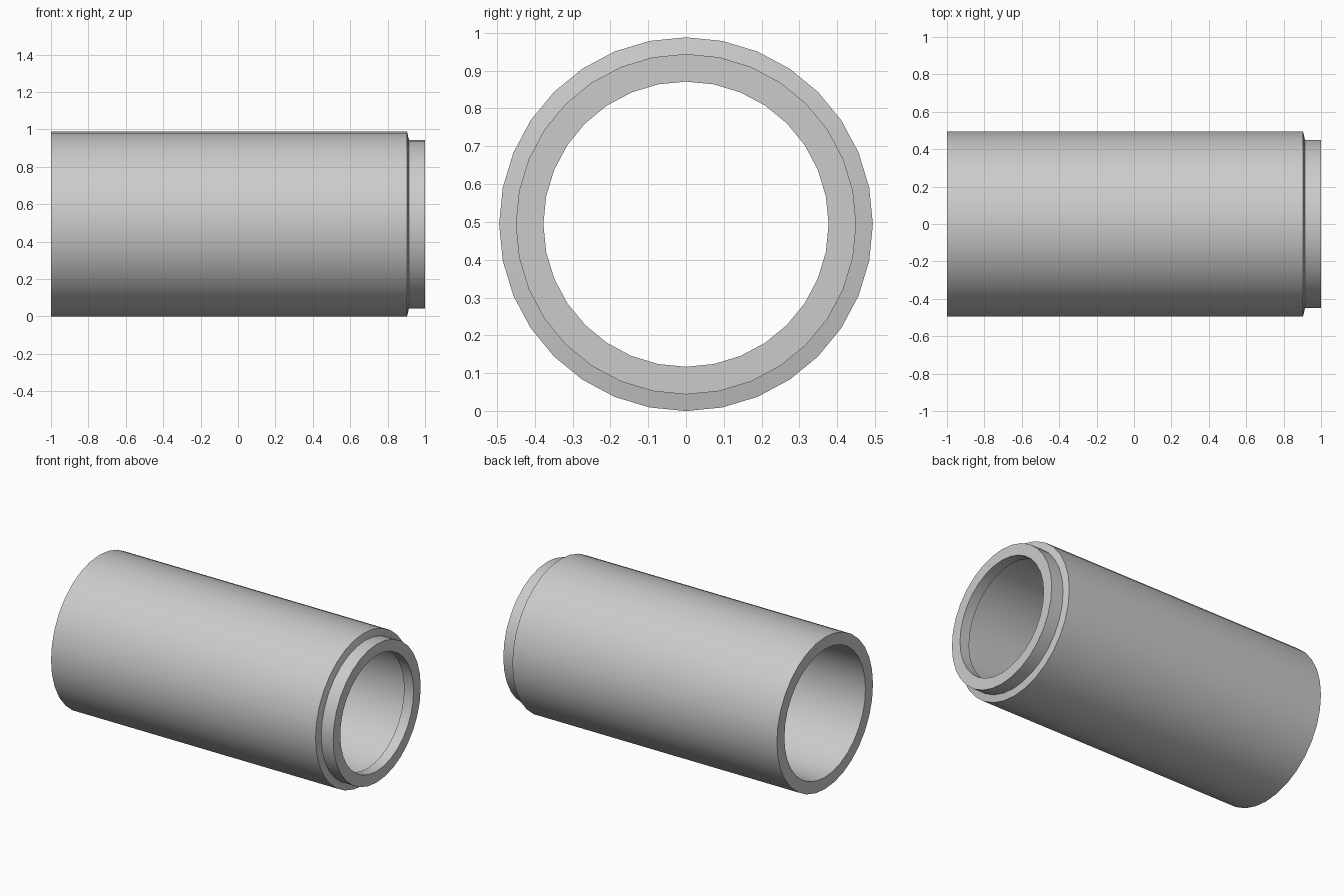
import bpy, bmesh, math

if "Cube" in bpy.data.objects:
    bpy.data.objects.remove(bpy.data.objects["Cube"])

SIDES = 32
AXIS_Z = 0.494

# Closed wall profile of the pipe: (x, radius)
profile = [
    (-1.0, 0.494), (0.904, 0.494),    # outer barrel
    (0.914, 0.45), (1.0, 0.45),       # sloped shoulder and spigot
    (1.0, 0.377), (0.932, 0.377),     # spigot mouth
    (0.922, 0.417), (-1.0, 0.417),    # inner step and main bore
]


def lathe_x(name, points):
    """Spin a closed profile around the x axis."""
    bm = bmesh.new()
    rings = []
    for i in range(SIDES):
        a = 2 * math.pi * i / SIDES
        rings.append([bm.verts.new((x, r * math.cos(a), AXIS_Z + r * math.sin(a)))
                      for x, r in points])
    n = len(points)
    for i in range(SIDES):
        a, b = rings[i], rings[(i + 1) % SIDES]
        for j in range(n):
            k = (j + 1) % n
            bm.faces.new((a[j], a[k], b[k], b[j]))
    bmesh.ops.recalc_face_normals(bm, faces=bm.faces)
    mesh = bpy.data.meshes.new(name)
    bm.to_mesh(mesh)
    bm.free()
    obj = bpy.data.objects.new(name, mesh)
    bpy.context.collection.objects.link(obj)
    return obj


# Concrete-style pipe section with a narrowed end
pipe = lathe_x("pipe_section", profile)
bpy.context.view_layer.objects.active = pipe
pipe.select_set(True)
bpy.ops.object.shade_smooth_by_angle(angle=math.radians(30))
